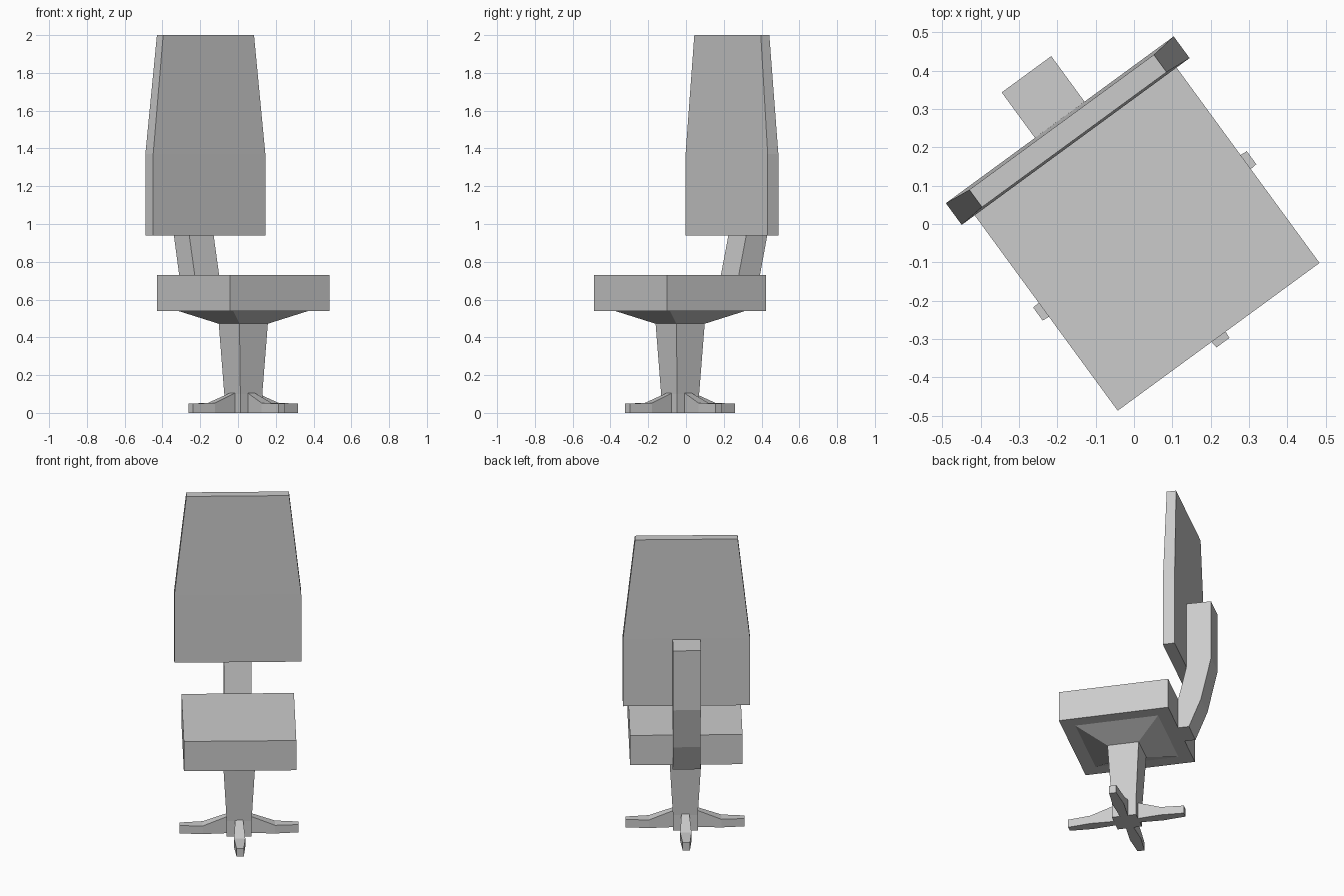
import bpy, bmesh
from math import radians, pi
from mathutils import Matrix

if "Cube" in bpy.data.objects:
    bpy.data.objects.remove(bpy.data.objects["Cube"])

# The whole chair is turned about z
FRAME = Matrix.Translation((0.028, -0.031, 0)) @ Matrix.Rotation(radians(36.2), 4, 'Z')


def loft(name, rings, turn=0.0):
    """Skin a stack of matching rings and cap both ends."""
    bm = bmesh.new()
    loops = [[bm.verts.new(p) for p in ring] for ring in rings]
    n = len(loops[0])
    for a, b in zip(loops, loops[1:]):
        for i in range(n):
            j = (i + 1) % n
            bm.faces.new((a[i], a[j], b[j], b[i]))
    bm.faces.new(loops[0])
    bm.faces.new(loops[-1])
    bmesh.ops.recalc_face_normals(bm, faces=bm.faces)
    mesh = bpy.data.meshes.new(name)
    bm.to_mesh(mesh)
    bm.free()
    ob = bpy.data.objects.new(name, mesh)
    ob.matrix_world = FRAME @ Matrix.Rotation(turn, 4, 'Z')
    bpy.context.collection.objects.link(ob)
    return ob


def level(z, hw, y0, y1):
    """Horizontal rectangle at height z."""
    return [(-hw, y0, z), (hw, y0, z), (hw, y1, z), (-hw, y1, z)]


def square(z, h):
    return level(z, h, -h, h)


def upright(x, hw, z1):
    """Vertical rectangle across a leg."""
    return [(x, -hw, 0), (x, hw, 0), (x, hw, z1), (x, -hw, z1)]


# Seat cushion and the tapered plate below it
loft("seat", [square(0.54, 0.326), square(0.73, 0.326)])
loft("seat_plate", [square(0.472, 0.093), square(0.54, 0.247)])

# Central post
loft("post", [square(0, 0.072), square(0.1, 0.072), square(0.472, 0.093)])

# Four feet
for i in range(4):
    loft(f"foot_{i + 1}", [upright(0.06, 0.023, 0.107), upright(0.072, 0.023, 0.105),
                           upright(0.21, 0.033, 0.052), upright(0.345, 0.021, 0.05)], i * pi / 2)

# Backrest, narrowing towards the top
loft("backrest", [level(0.94, 0.368, 0.305, 0.375), level(1.37, 0.368, 0.305, 0.375),
                  level(2.0, 0.298, 0.311, 0.367)])

# Bent bracket joining seat and backrest
bracket = [((0.326, 0.54), (0.39, 0.54)), ((0.326, 0.73), (0.462, 0.715)),
           ((0.375, 0.94), (0.522, 0.98)), ((0.375, 1.363), (0.522, 1.36))]
loft("back_bracket", [[(-0.08, a[0], a[1]), (0.08, a[0], a[1]), (0.08, b[0], b[1]), (-0.08, b[0], b[1])]
                      for a, b in bracket])
